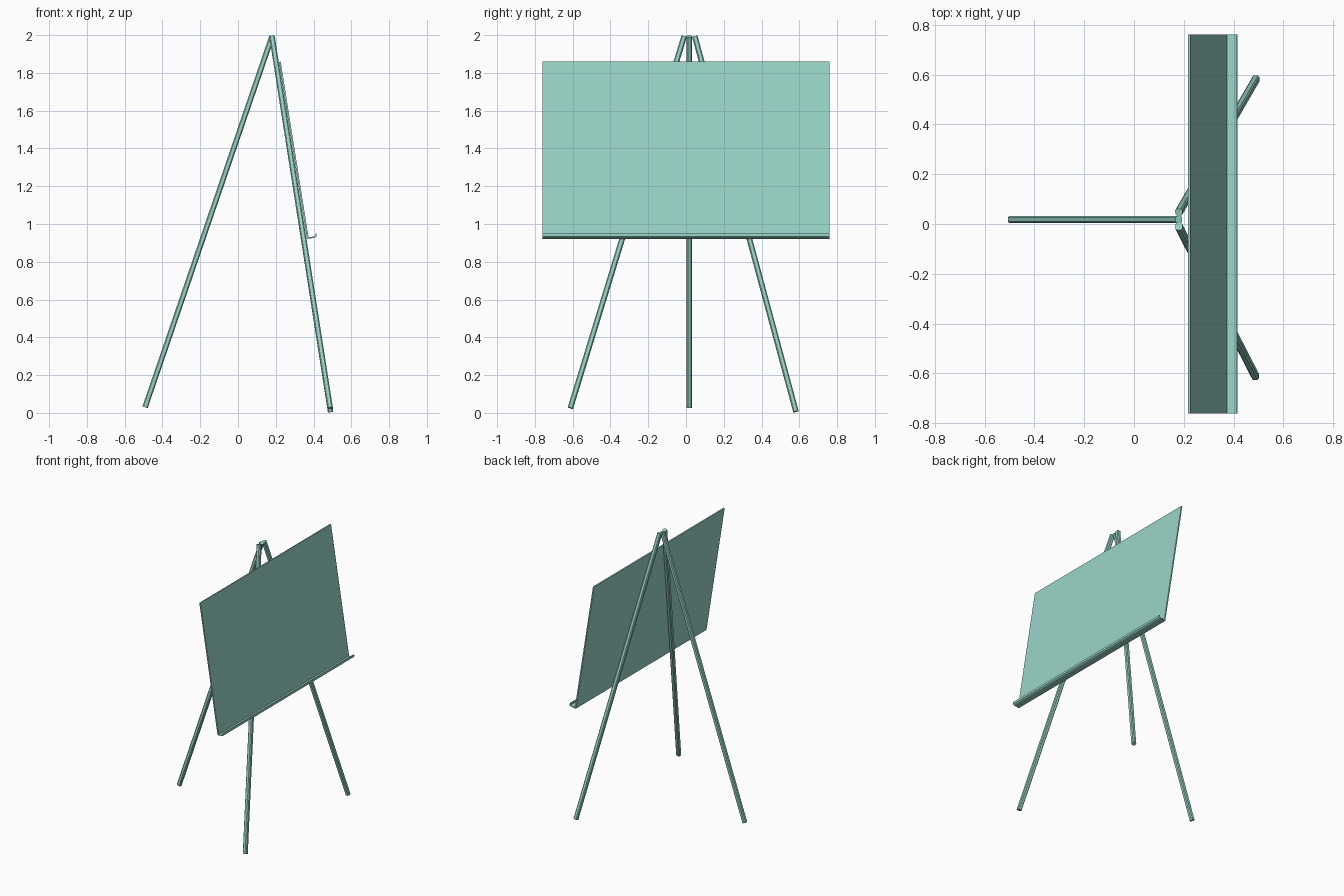
import bpy, bmesh
from mathutils import Vector, Matrix

if "Cube" in bpy.data.objects:
    bpy.data.objects.remove(bpy.data.objects["Cube"])

mat = bpy.data.materials.new("pale_green")
mat.diffuse_color = (0.32, 0.66, 0.58, 1)
mat.use_nodes = True
mat.node_tree.nodes["Principled BSDF"].inputs["Base Color"].default_value = mat.diffuse_color


def finish(name, bm):
    bmesh.ops.recalc_face_normals(bm, faces=bm.faces)
    me = bpy.data.meshes.new(name)
    bm.to_mesh(me)
    bm.free()
    ob = bpy.data.objects.new(name, me)
    bpy.context.collection.objects.link(ob)
    me.materials.append(mat)
    return ob


def beam(name, a, b, w=0.029, chamfer=0.006):
    """Square bar with chamfered long edges running from a to b."""
    a, b = Vector(a), Vector(b)
    z = (b - a).normalized()
    y = (Vector((0, 1, 0)) - z * z.y).normalized()
    x = y.cross(z)
    h, k = w / 2, w / 2 - chamfer
    section = [(h, -k), (h, k), (k, h), (-k, h), (-h, k), (-h, -k), (-k, -h), (k, -h)]
    bm = bmesh.new()
    rings = [[bm.verts.new(p + x * u + y * v) for u, v in section] for p in (a, b)]
    for r in rings:
        bm.faces.new(r)
    for i in range(8):
        j = (i + 1) % 8
        bm.faces.new((rings[0][i], rings[0][j], rings[1][j], rings[1][i]))
    return finish(name, bm)


def extrude_y(name, profile, half):
    """Extrude an x-z profile symmetrically along y."""
    bm = bmesh.new()
    f = bm.faces.new([bm.verts.new((x, -half, z)) for x, z in profile])
    ext = bmesh.ops.extrude_face_region(bm, geom=[f])["geom"]
    bmesh.ops.translate(bm, vec=(0, 2 * half, 0),
                        verts=[v for v in ext if isinstance(v, bmesh.types.BMVert)])
    return finish(name, bm)


# Tripod legs
beam("rear_leg", (0.18, 0.018, 1.993), (-0.492, 0.018, 0.03))
beam("front_leg_left", (0.18, -0.01, 1.993), (0.488, -0.612, 0.026))
beam("front_leg_right", (0.18, 0.047, 1.993), (0.49, 0.582, 0.007))

# Leaning board
extrude_y("board", [(0.217, 1.858), (0.226, 1.86), (0.374, 0.925), (0.365, 0.923)], 0.76)

# Tray with an upturned lip
extrude_y("tray", [(0.367, 0.921), (0.408, 0.928), (0.416, 0.934), (0.415, 0.951),
                   (0.41, 0.95), (0.409, 0.938), (0.404, 0.934), (0.37, 0.929)], 0.76)
